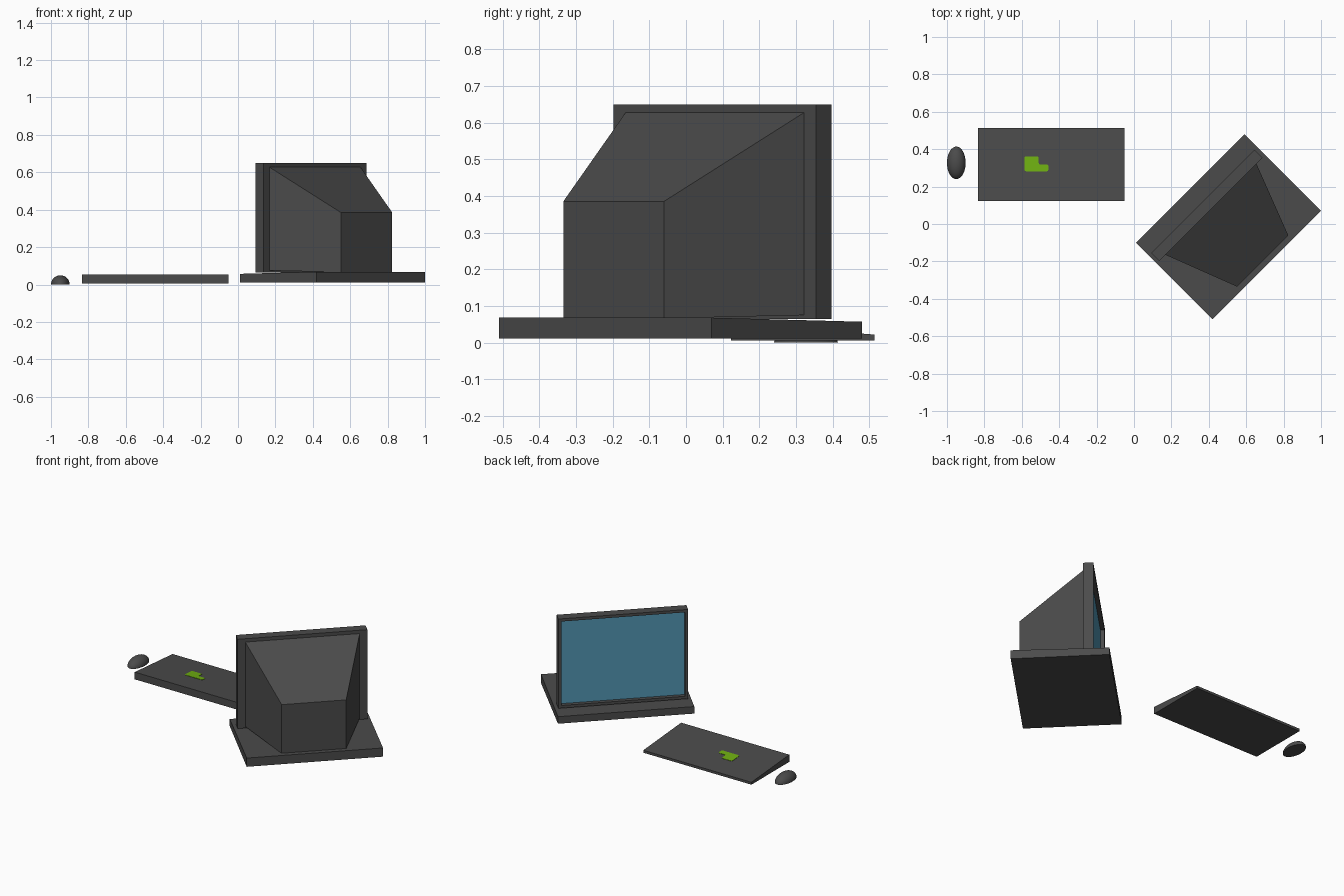
import bpy, bmesh, math
from mathutils import Vector

if "Cube" in bpy.data.objects:
    bpy.data.objects.remove(bpy.data.objects["Cube"])


def material(name, rgb):
    m = bpy.data.materials.new(name)
    m.diffuse_color = (*rgb, 1)
    m.use_nodes = True
    m.node_tree.nodes["Principled BSDF"].inputs["Base Color"].default_value = m.diffuse_color
    return m


GREY = material("dark grey plastic", (0.07, 0.07, 0.07))
BLUE = material("screen blue", (0.085, 0.31, 0.46))
GREEN = material("lime green", (0.16, 0.43, 0.006))
R = math.sqrt(0.5)


def turned(u, v, z):
    """Monitor space (u along the screen, v towards its back) to world."""
    return Vector((0.505 + (u + v) * R, -0.015 + (u - v) * R, z))


def straight(x, y, z):
    return Vector((x, y, z))


def finish(name, bm, *mats):
    me = bpy.data.meshes.new(name)
    bm.to_mesh(me)
    bm.free()
    for m in mats:
        me.materials.append(m)
    ob = bpy.data.objects.new(name, me)
    bpy.context.collection.objects.link(ob)
    return ob


def block(end_a, end_b, place):
    """Six-sided block between two upright rectangles (half width, depth, bottom, top)."""
    bm = bmesh.new()
    ends = []
    for w, d, lo, hi in (end_a, end_b):
        ends.append([bm.verts.new(place(x, d, z))
                     for x, z in ((-w, lo), (w, lo), (w, hi), (-w, hi))])
    a, b = ends
    bm.faces.new(a)
    bm.faces.new(b)
    for i in range(4):
        j = (i + 1) % 4
        bm.faces.new((a[i], a[j], b[j], b[i]))
    bmesh.ops.recalc_face_normals(bm, faces=bm.faces)
    return bm


# monitor base, slightly thinner at the screen side
finish("monitor_base", block((0.41, -0.29, 0.011, 0.057), (0.41, 0.29, 0.011, 0.068), turned), GREY)

# screen frame with a recessed blue screen
bm = block((0.39, -0.193, 0.065, 0.649), (0.39, -0.132, 0.065, 0.649), turned)
front = max(bm.faces, key=lambda f: f.normal.dot(Vector((-1, 1, 0))))
normal = front.normal.copy()
bmesh.ops.inset_individual(bm, faces=[front], thickness=0.025)
bmesh.ops.inset_individual(bm, faces=[front], thickness=0.0005)
bmesh.ops.translate(bm, verts=front.verts[:], vec=-normal * 0.025)
front.material_index = 1
finish("screen_frame", bm, GREY, BLUE)

# tapered rear housing
finish("rear_housing", block((0.344, -0.132, 0.075, 0.627), (0.194, 0.258, 0.066, 0.385), turned), GREY)

# wedge keyboard
KY0, KY1, KZ0, KZ1 = 0.123, 0.514, 0.053, 0.022
finish("keyboard", block((0.391, KY0, 0.006, KZ0), (0.391, KY1, 0.006, KZ1),
                         lambda x, y, z: straight(x - 0.442, y, z)), GREY)

# green marking lying on the keyboard slope
bm = bmesh.new()
outline = [(-0.586, 0.282), (-0.457, 0.282), (-0.457, 0.318), (-0.51, 0.318), (-0.51, 0.362), (-0.586, 0.362)]
slope = (KZ1 - KZ0) / (KY1 - KY0)
face = bm.faces.new([bm.verts.new((x, y, KZ0 + (y - KY0) * slope)) for x, y in outline])
bmesh.ops.bevel(bm, geom=bm.verts[:], offset=0.009, segments=2, profile=0.5, affect='VERTICES')
ext = bmesh.ops.extrude_face_region(bm, geom=bm.faces[:], use_keep_orig=True)
bmesh.ops.translate(bm, verts=[g for g in ext["geom"] if isinstance(g, bmesh.types.BMVert)], vec=(0, 0, 0.002))
bmesh.ops.recalc_face_normals(bm, faces=bm.faces)
finish("green_marking", bm, GREEN)

# half-ellipsoid mouse
bm = bmesh.new()
bmesh.ops.create_uvsphere(bm, u_segments=32, v_segments=16, radius=1)
cut = bmesh.ops.bisect_plane(bm, geom=bm.verts[:] + bm.edges[:] + bm.faces[:], dist=1e-4,
                             plane_co=(0, 0, 0), plane_no=(0, 0, -1), clear_outer=True)
bmesh.ops.holes_fill(bm, edges=[e for e in bm.edges if e.is_boundary], sides=0)
for v in bm.verts:
    v.co = (v.co.x * 0.05 - 0.95, v.co.y * 0.087 + 0.327, v.co.z * 0.049)
bmesh.ops.recalc_face_normals(bm, faces=bm.faces)
mouse = finish("mouse", bm, GREY)
bpy.context.view_layer.objects.active = mouse
mouse.select_set(True)
bpy.ops.object.shade_smooth_by_angle(angle=math.radians(40))
